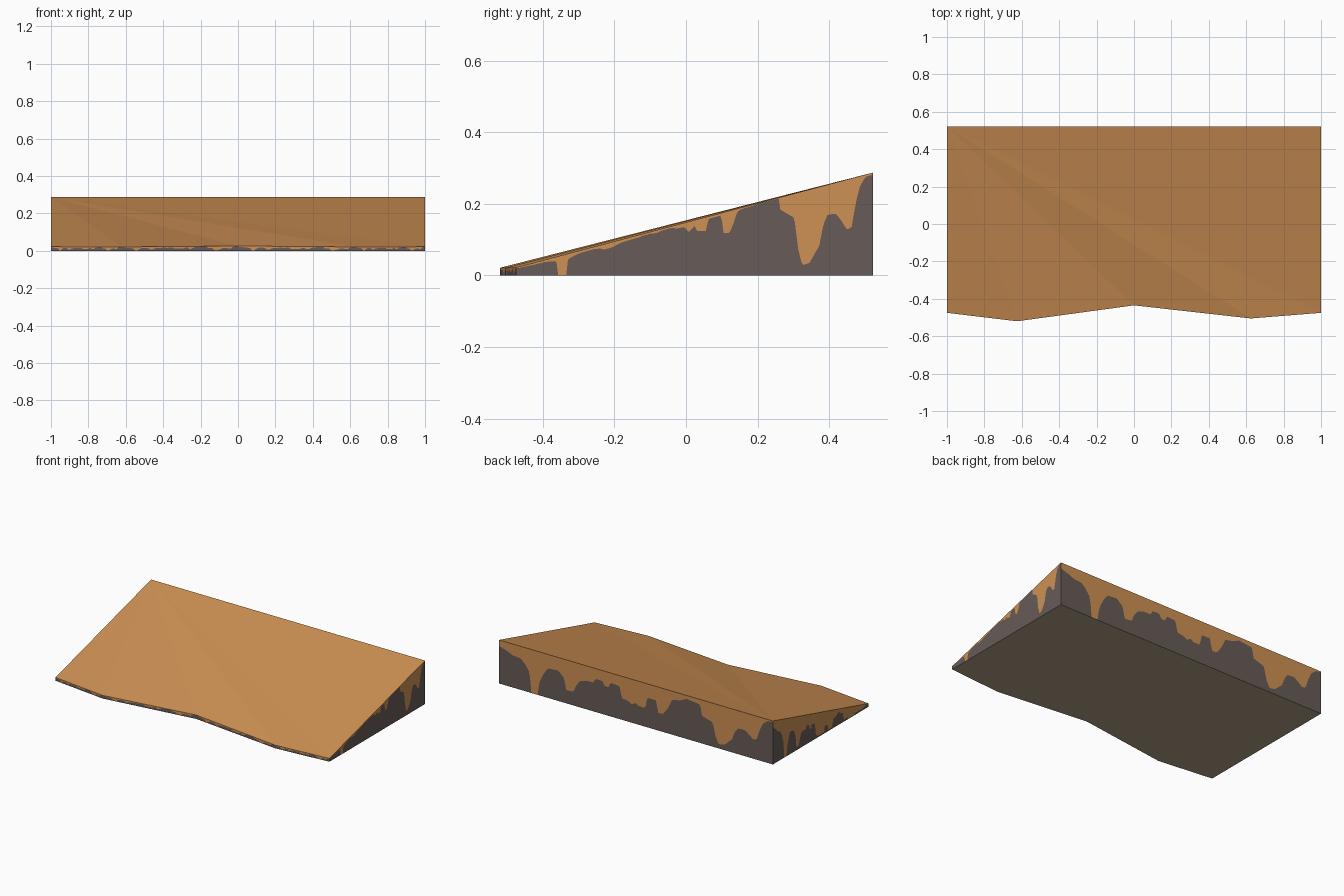
import bpy, bmesh

if "Cube" in bpy.data.objects:
    bpy.data.objects.remove(bpy.data.objects["Cube"])


def material(name, srgb):
    lin = [(c / 255 / 12.92) if c < 10 else ((c / 255 + 0.055) / 1.055) ** 2.4 for c in srgb]
    m = bpy.data.materials.new(name)
    m.diffuse_color = (*lin, 1.0)
    m.use_nodes = True
    m.node_tree.nodes["Principled BSDF"].inputs["Base Color"].default_value = m.diffuse_color
    return m


MATS = [material("tan_earth", (206, 145, 84)),
        material("dark_rock", (103, 91, 87)),
        material("underside_rock", (173, 157, 133))]
TAN, DARK, UNDER = 0, 1, 2

# Outline of the top, counterclockwise from above: wavy front, then the back
TOP = [(-1, -0.475, 0.022), (-0.625, -0.52, 0.021), (0, -0.435, 0.026),
       (0.625, -0.505, 0.021), (1, -0.475, 0.022), (1, 0.522, 0.287), (-1, 0.522, 0.287)]

# Drip line on each wall, left to right from outside: (position, dark fraction)
DRIPS = [(0, .86), (.03, .80), (.05, .74), (.08, .72), (.098, .6), (.112, .45),
         (.118, .0), (.142, .0), (.147, .3), (.165, .55), (.18, .68), (.215, .70),
         (.236, .58), (.246, .30), (.272, .32), (.281, .47), (.295, .60), (.32, .66),
         (.345, .66), (.352, .76), (.378, .76), (.386, .66), (.40, .66), (.407, .77),
         (.44, .76), (.448, .5), (.472, .47), (.484, .42), (.5, .48), (.508, .43),
         (.534, .43), (.542, .68), (.574, .68), (.58, .41), (.598, .41), (.61, .51),
         (.62, .62), (.632, .80), (.66, .84), (.685, .92), (.735, .88), (.74, .64),
         (.765, .59), (.78, .56), (.791, .25), (.802, .10), (.822, .12), (.85, .29),
         (.861, .49), (.873, .59), (.897, .60), (.914, .52), (.926, .45), (.94, .46),
         (.953, .72), (.964, .87), (.98, .96), (1, .98)]


def drip(s):
    for (a, fa), (b, fb) in zip(DRIPS, DRIPS[1:]):
        if s <= b:
            f = fa + (fb - fa) * (s - a) / (b - a)
            return min(max(f, 0.004), 0.985)
    return 0.97


bm = bmesh.new()


def face(points, mat):
    f = bm.faces.new([bm.verts.new(p) for p in points])
    f.material_index = mat


def wall(p, q, columns):
    """Vertical wall from p to q, dark below the drip line and tan above."""
    cols = []
    for i in range(columns + 1):
        s = i / columns
        x, y, top = (a + (b - a) * s for a, b in zip(p, q))
        f = drip(s)
        # the drips skew along the wall's diagonal
        if f <= s:
            mid = q[2] * f
        else:
            mid = q[2] * s + (f - s) / (1 - s) * (top - q[2] * s)
        cols.append(((x, y, 0), (x, y, mid), (x, y, top)))
    for a, b in zip(cols, cols[1:]):
        face((a[0], b[0], b[1], a[1]), DARK)
        face((a[1], b[1], b[2], a[2]), TAN)


# Sloping top, fanned from the back left corner
for a, b in zip(TOP[:-2], TOP[1:-1]):
    face((TOP[-1], a, b), TAN)

# Walls all round
for i, p in enumerate(TOP):
    wall(p, TOP[(i + 1) % len(TOP)], 100 if i < 4 else 220)

# Underside
face([(x, y, 0) for x, y, z in reversed(TOP)], UNDER)

bmesh.ops.remove_doubles(bm, verts=bm.verts, dist=1e-6)
mesh = bpy.data.meshes.new("ramp")
bm.to_mesh(mesh)
bm.free()
for m in MATS:
    mesh.materials.append(m)
ramp = bpy.data.objects.new("ramp", mesh)
bpy.context.collection.objects.link(ramp)
